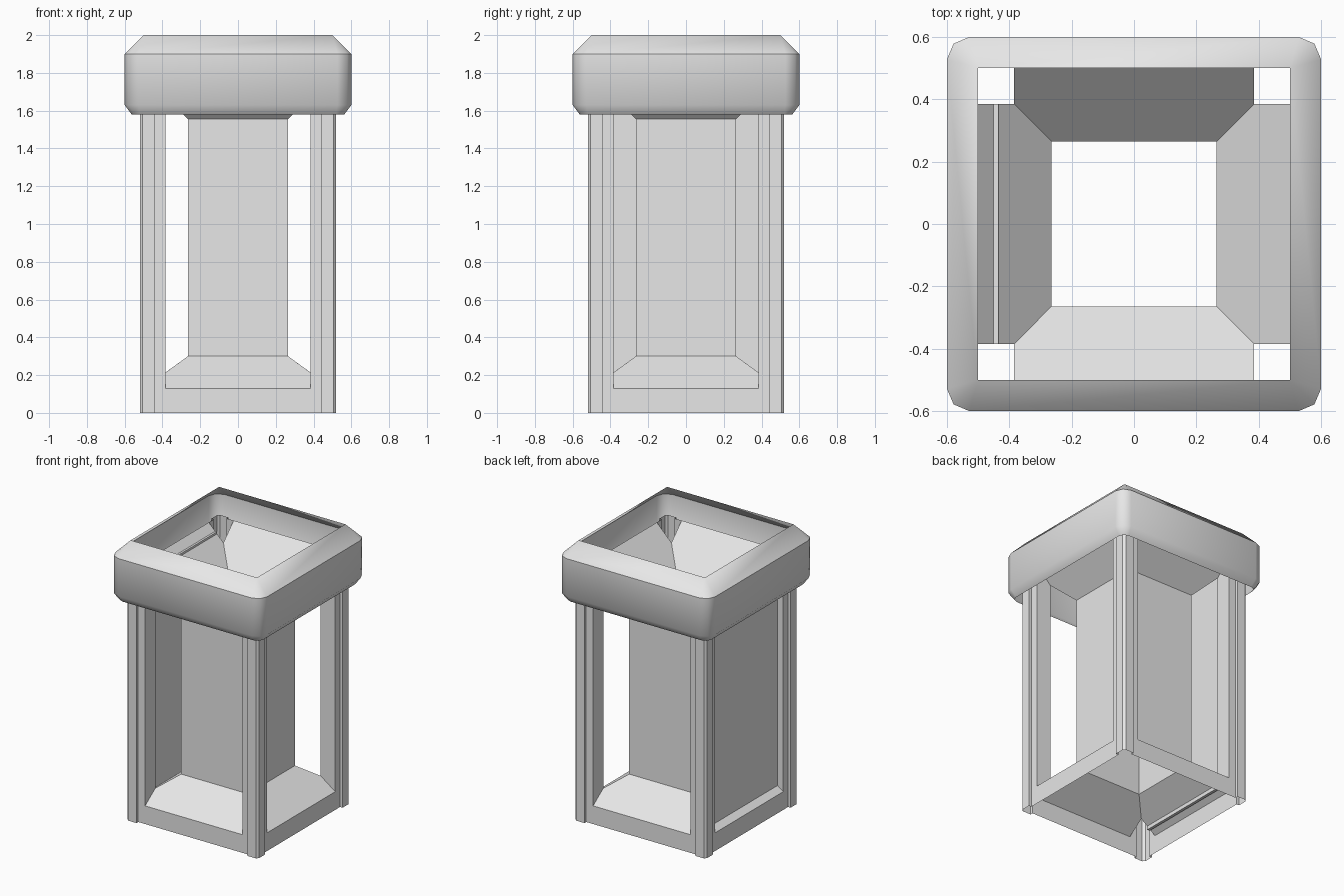
import bpy, bmesh
from math import pi
from mathutils import Matrix

cube = bpy.data.objects.get("Cube")
if cube:
    bpy.data.objects.remove(cube, do_unlink=True)

grey = bpy.data.materials.new("light grey")
grey.use_nodes = True
grey.diffuse_color = (0.8, 0.8, 0.8, 1)
grey.node_tree.nodes["Principled BSDF"].inputs["Base Color"].default_value = (0.8, 0.8, 0.8, 1)

# Shared sizes: wall plane, post inner corner, core half width
WALL, POST, CORE = 0.5, 0.385, 0.265
RAIL_TOP, SILL_MID, CORE_BOTTOM = 0.13, 0.213, 0.3
CORE_TOP, HOOD_MID, POST_TOP = 1.555, 1.675, 1.79


def finish(name, bm):
    mesh = bpy.data.meshes.new(name)
    bm.to_mesh(mesh)
    bm.free()
    mesh.materials.append(grey)
    obj = bpy.data.objects.new(name, mesh)
    bpy.context.collection.objects.link(obj)
    return obj


def four_sided(name, polygons):
    """Repeat the front-side polygons around all four sides."""
    bm = bmesh.new()
    for turn in range(4):
        spin = Matrix.Rotation(turn * pi / 2, 3, 'Z')
        for poly in polygons:
            bm.faces.new([bm.verts.new(spin @ Matrix.Identity(3) @ bm_point(p)) for p in poly])
    bmesh.ops.remove_doubles(bm, verts=bm.verts, dist=0.0005)
    return finish(name, bm)


def bm_point(p):
    from mathutils import Vector
    return Vector(p)


def slope(z_wall, z_mid, z_core):
    """Six-sided sloping face from the wall plane in to the core."""
    return [(-POST, -WALL, z_wall), (POST, -WALL, z_wall), (POST, -POST, z_mid),
            (CORE, -CORE, z_core), (-CORE, -CORE, z_core), (-POST, -POST, z_mid)]


# Inner core, sills and hood
four_sided("core", [[(-CORE, -CORE, CORE_BOTTOM), (CORE, -CORE, CORE_BOTTOM),
                     (CORE, -CORE, CORE_TOP), (-CORE, -CORE, CORE_TOP)]])
four_sided("sills", [slope(RAIL_TOP, SILL_MID, CORE_BOTTOM)])
four_sided("hood", [slope(POST_TOP, HOOD_MID, CORE_TOP)[::-1]])

# Bottom rails
four_sided("bottom_rails", [[(-POST, -WALL, 0), (POST, -WALL, 0),
                             (POST, -WALL, RAIL_TOP), (-POST, -WALL, RAIL_TOP)]])

# Hollow corner posts: outer moulding plus the two inner jambs
moulding = [(POST, -WALL), (0.44, -WALL), (0.44, -0.52), (0.505, -0.52),
            (0.52, -0.505), (0.52, -0.44), (WALL, -0.44), (WALL, -POST)]
post = [[(*a, 0), (*b, 0), (*b, POST_TOP), (*a, POST_TOP)]
        for a, b in zip(moulding, moulding[1:])]
jamb = [(-WALL, RAIL_TOP), (-WALL, POST_TOP), (-POST, HOOD_MID), (-POST, SILL_MID)]
post.append([(POST, y, z) for y, z in jamb])
post.append([(-y, -POST, z) for y, z in reversed(jamb)])
four_sided("corner_posts", post)

# Closed panel on one side
bm = bmesh.new()
bmesh.ops.create_cube(bm, size=1, matrix=Matrix.Translation((-0.445, 0, 0.945))
                      @ Matrix.Diagonal((0.02, 2 * POST, 1.59, 1)))
finish("side_panel", bm)

# Open cap: rounded square rings of half width, corner radius and height
bm = bmesh.new()
rings = []
for r, c, z in [(0.563, 0.045, 1.58), (0.6, 0.073, 1.63), (0.6, 0.073, 1.9), (0.5, 0, 2)]:
    ring = []
    for turn in range(4):
        spin = Matrix.Rotation(turn * pi / 2, 3, 'Z')
        for x, y in [(r, r - c), (r - 0.3 * c, r - 0.3 * c), (r - c, r)]:
            ring.append(bm.verts.new(spin @ bm_point((x, y, z))))
    rings.append(ring)
for low, high in zip(rings, rings[1:]):
    for i in range(len(low)):
        j = (i + 1) % len(low)
        bm.faces.new([low[i], low[j], high[j], high[i]])
bmesh.ops.remove_doubles(bm, verts=bm.verts, dist=0.0005)
for face in bm.faces:
    face.smooth = True
for edge in bm.edges:
    edge.smooth = not all(abs(v.co.z - 1.9) < 0.001 for v in edge.verts)
finish("cap", bm)
